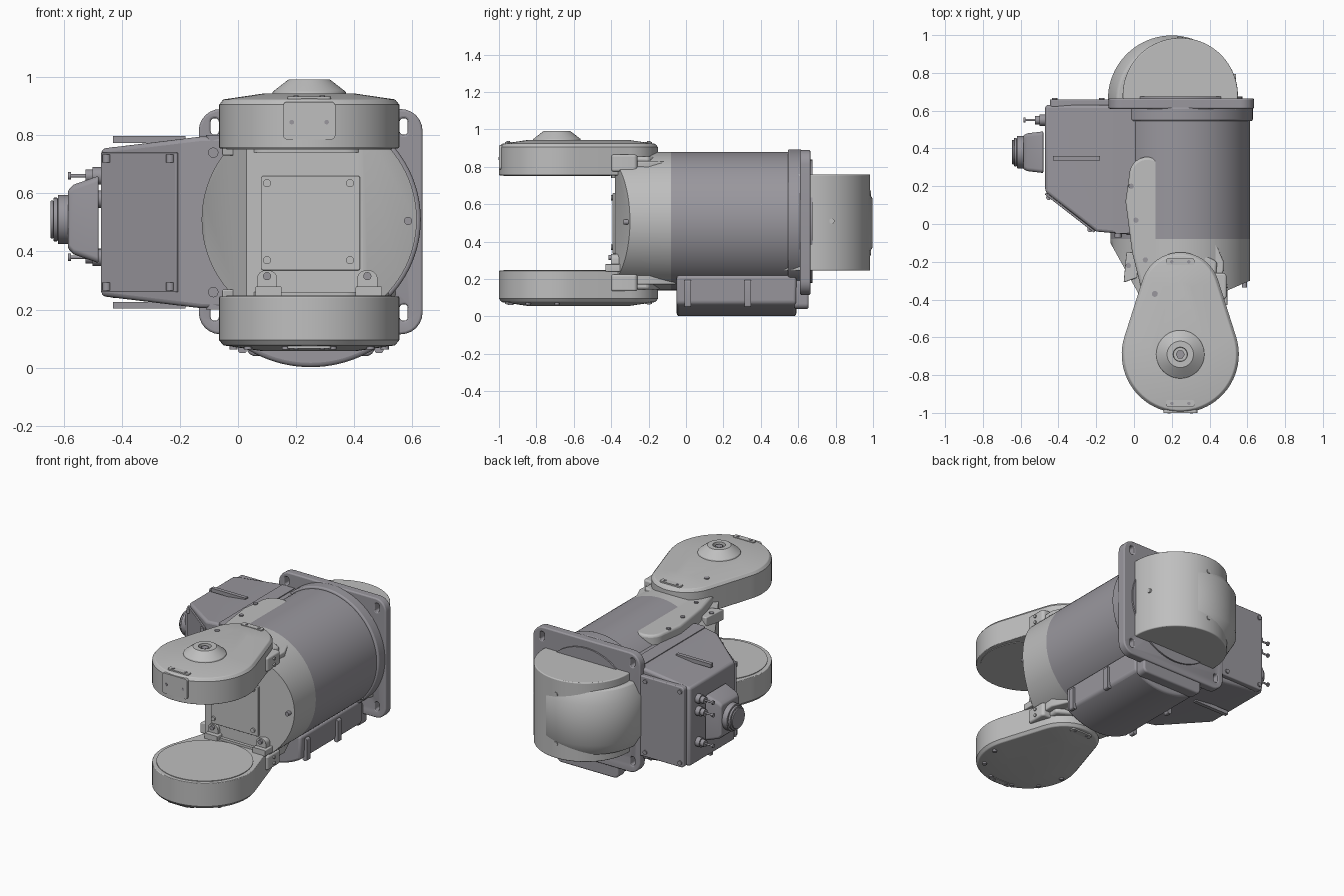
import bpy, bmesh, math
from mathutils import Vector

if "Cube" in bpy.data.objects:
    bpy.data.objects.remove(bpy.data.objects["Cube"])

def material(name, rgb):
    m = bpy.data.materials.new(name)
    m.use_nodes = True
    m.diffuse_color = (*rgb, 1)
    m.node_tree.nodes["Principled BSDF"].inputs["Base Color"].default_value = (*rgb, 1)
    return m

LIGHT = material("light grey", (0.52, 0.52, 0.52))
DARK = material("dark grey", (0.32, 0.31, 0.34))
CX, CZ, R = 0.245, 0.51, 0.37      # main housing axis and radius
MID = 0.5                          # fork mirror height

def place(axis, u, v, w):
    return {"z": (u, v, w), "y": (u, w, v), "x": (w, u, v)}[axis]

def loft(name, axis, rings, mat, bevel=0.0, cuts=()):
    """Join 2D outlines at successive heights, cap the ends, slice by planes."""
    bm = bmesh.new()
    rows = [[bm.verts.new(place(axis, u, v, w)) for u, v in pts] for w, pts in rings]
    n = len(rows[0])
    for a, b in zip(rows, rows[1:]):
        for i in range(n):
            bm.faces.new((a[i], a[(i + 1) % n], b[(i + 1) % n], b[i]))
    bm.faces.new(rows[0])
    bm.faces.new(rows[-1])
    for co, no in cuts:
        geom = bm.verts[:] + bm.edges[:] + bm.faces[:]
        cut = bmesh.ops.bisect_plane(bm, geom=geom, plane_co=co, plane_no=no, clear_outer=True)
        edges = [e for e in cut["geom_cut"] if isinstance(e, bmesh.types.BMEdge)]
        bmesh.ops.holes_fill(bm, edges=edges, sides=0)
    bmesh.ops.recalc_face_normals(bm, faces=bm.faces)
    me = bpy.data.meshes.new(name)
    bm.to_mesh(me)
    bm.free()
    me.materials.append(mat)
    ob = bpy.data.objects.new(name, me)
    bpy.context.collection.objects.link(ob)
    if bevel:
        mod = ob.modifiers.new("soft edges", "BEVEL")
        mod.width, mod.segments, mod.limit_method = bevel, 3, "ANGLE"
        mod.angle_limit = math.radians(40)
    return ob

def prism(name, axis, pts, lo, hi, mat, bevel=0.0, cuts=()):
    return loft(name, axis, [(lo, pts), (hi, pts)], mat, bevel, cuts)

def arc(u, v, r, a0, a1, n):
    return [(u + r * math.cos(a0 + (a1 - a0) * i / n),
             v + r * math.sin(a0 + (a1 - a0) * i / n)) for i in range(n + 1)]

def circle(u, v, r, n=48):
    return arc(u, v, r, 0, 2 * math.pi, n)[:-1]

def rrect(u0, u1, v0, v1, r, n=6):
    q = math.pi / 2
    mids = [(u1 - r, v1 - r), (u0 + r, v1 - r), (u0 + r, v0 + r), (u1 - r, v0 + r)]
    return [p for k, (u, v) in enumerate(mids) for p in arc(u, v, r, k * q, (k + 1) * q, n)]

def bolt(name, axis, u, v, lo, hi, mat, r=0.014, n=12):
    return prism(name, axis, circle(u, v, r, n), lo, hi, mat)

def teardrop(inset):
    t = 0.308
    return (arc(CX, -0.36, 0.21 - inset, t, math.pi - t, 20)
            + arc(CX, -0.69, 0.31 - inset, math.pi - t, 2 * math.pi + t, 40))

# Main housing: light nose with angled front faces, dark barrel, collar
loft("nose_housing", "y", [(-0.38, circle(CX, CZ, R, 96)), (-0.08, circle(CX, CZ, R, 96))], LIGHT,
     cuts=[((0.43, -0.38, 0), (0.4, -0.92, 0)), ((-0.125, -0.1, 0), (-0.875, -0.484, 0))])
prism("barrel", "y", circle(CX, CZ, R, 96), -0.08, 0.62, DARK)
prism("barrel_collar", "y", circle(CX, CZ, R + 0.014, 96), 0.545, 0.62, DARK, 0.01)

# Square mounting flange with corner holes
flange = prism("mounting_flange", "y", rrect(-0.135, 0.635, 0.115, 0.89, 0.075), 0.61, 0.665, DARK, 0.008)
for sx in (-1, 1):
    for sz in (-1, 1):
        hole = prism("hole_cutter", "y", rrect(CX + sx * 0.325 - 0.014, CX + sx * 0.325 + 0.014,
                     CZ + sz * 0.32 - 0.028, CZ + sz * 0.32 + 0.028, 0.012), 0.5, 0.8, DARK)
        hole.hide_render = True
        hole.hide_viewport = True
        cut = flange.modifiers.new("hole", "BOOLEAN")
        cut.operation, cut.object, cut.solver = "DIFFERENCE", hole, "EXACT"
flange.modifiers.move(0, len(flange.modifiers) - 1)
prism("flange_ring", "y", circle(CX, CZ, 0.33), 0.66, 0.675, DARK)

# Rear joint with upright axis and side bulge
prism("rear_joint", "z", circle(CX, 0.68, 0.305, 96), 0.245, 0.76, LIGHT, 0.006)
loft("rear_joint_bulge", "z", [(0.29, circle(0.2, 0.66, 0.29, 80)), (0.37, circle(0.2, 0.66, 0.338, 80)),
     (0.63, circle(0.2, 0.66, 0.338, 80)), (0.71, circle(0.2, 0.66, 0.29, 80))], LIGHT, 0.01)
for z in (0.34, 0.66):
    bolt("rear_joint_bolt", "y", CX, z, 0.97, 0.99, LIGHT)
bolt("rear_joint_side_bolt", "x", 0.78, CZ, 0.52, 0.54, LIGHT)

# Fork: two mirrored teardrop arms with necks, tabs and access lids
saddle = (arc(0.07, 0.26, 0.095, -0.1, math.pi, 14)
          + [(-0.045, 0.12), (-0.01, -0.15), (0.04, -0.35), (0.43, -0.35),
             (0.44, -0.2), (0.33, -0.14), (0.22, -0.09)])
for side, s in (("upper", 1), ("lower", -1)):
    def h(z):
        return MID + s * (z - MID)
    loft(side + "_fork_arm", "z", [(h(0.755), teardrop(0)), (h(0.905), teardrop(0)),
         (h(0.923), teardrop(0.014)), (h(0.943), teardrop(0.15))], LIGHT, 0.004)
    prism(side + "_fork_lid", "z", circle(CX, -0.69, 0.285, 64), h(0.751), h(0.76), LIGHT)
    prism(side + "_fork_saddle", "z", saddle, h(0.66), h(0.856), LIGHT, 0.015)
    prism(side + "_fork_neck", "z", rrect(0.04, 0.43, -0.4, -0.2, 0.06), h(0.74), h(0.8), LIGHT)
    prism(side + "_fork_tab", "z", [(-0.04, -0.15), (-0.055, -0.31), (0.03, -0.28), (0.08, -0.15)],
          h(0.73), h(0.8), LIGHT, 0.006)
    prism(side + "_fork_block", "z", rrect(0.38, 0.49, -0.4, -0.26, 0.02), h(0.775), h(0.865), LIGHT, 0.01)
    prism(side + "_side_rib", "z", [(0.33, -0.18), (0.41, -0.05), (0.475, -0.2), (0.47, -0.3), (0.35, -0.3)],
          h(0.74), h(0.83), LIGHT, 0.008)
    for z in (0.8, 0.84):
        bolt(side + "_block_bolt", "x", -0.33, h(z), 0.49, 0.498, LIGHT, 0.01)
    for x, y in ((-0.03, -0.22), (0.06, -0.19), (-0.015, 0.2), (0.01, 0.02)):
        top = 0.806 if y < -0.2 else 0.862
        bolt(side + "_saddle_bolt", "z", x, y, h(0.78), h(top), DARK)
    for y in (-0.95, -0.2):
        prism(side + "_slot_cover", "z", rrect(0.17, 0.32, y - 0.018, y + 0.018, 0.012), h(0.918), h(0.934), LIGHT)
        for x in (0.2, 0.29):
            bolt(side + "_slot_screw", "z", x, y, h(0.93), h(0.937), DARK, 0.009)

# Bearing boss on the upper arm, screws on the lower arm
loft("bearing_boss", "z", [(0.93, circle(CX, -0.69, 0.132)), (0.95, circle(CX, -0.69, 0.125)),
     (0.985, circle(CX, -0.69, 0.08)), (0.992, circle(CX, -0.69, 0.07)),
     (0.992, circle(CX, -0.69, 0.038)), (0.97, circle(CX, -0.69, 0.036))], LIGHT)
bolt("boss_nut", "z", CX, -0.69, 0.965, 0.985, DARK, 0.024, 6)
bolt("upper_arm_screw", "z", 0.11, -0.37, 0.92, 0.938, DARK, 0.016)
for i in range(6):
    a = math.pi + i * math.pi / 5
    bolt("lower_arm_screw", "z", CX + 0.26 * math.cos(a), -0.69 + 0.26 * math.sin(a), 0.062, 0.08, DARK)
prism("arm_front_pad", "y", rrect(0.155, 0.335, 0.785, 0.915, 0.015), -1.0, -0.97, LIGHT)
for x in (0.185, 0.305):
    bolt("arm_front_screw", "y", x, 0.845, -1.002, -0.99, DARK, 0.008)

# Front cover plate, cable brackets and bolts
prism("front_cover", "y", rrect(0.08, 0.42, 0.335, 0.66, 0.008), -0.392, -0.37, LIGHT, 0.003)
for x in (0.1, 0.385):
    for z in (0.37, 0.635):
        bolt("cover_bolt", "y", x, z, -0.402, -0.38, LIGHT)
for x in (0.1, 0.445):
    prism("cable_bracket", "y", rrect(x - 0.035, x + 0.035, 0.24, 0.335, 0.03), -0.4, -0.34, LIGHT)
    prism("bracket_foot", "y", rrect(x - 0.04, x + 0.05, 0.24, 0.28, 0.005), -0.43, -0.34, LIGHT)
    bolt("bracket_bolt", "y", x, 0.315, -0.415, -0.39, DARK)
bolt("nose_bolt", "y", 0.585, 0.505, -0.335, -0.3, DARK)

# Electrical box on the right side: wedge plan, sides narrowing outward
plan = [(-0.47, 0.63), (-0.47, 0.17), (-0.2, -0.04), (0.02, -0.06), (0.02, 0.63)]
prism("electrical_box", "z", plan, 0.205, 0.795, DARK, 0.015,
      cuts=[((-0.17, 0, 0.79), (-0.12, 0, 0.99)), ((-0.17, 0, 0.21), (-0.12, 0, -0.99))])
prism("box_back_cover", "y", rrect(-0.445, 0.0, 0.24, 0.76, 0.02), 0.62, 0.66, DARK, 0.006)
for z in (0.27, 0.73):
    for x in (-0.42, -0.17):
        bolt("back_cover_bolt", "y", x, z, 0.655, 0.668, DARK)
    bolt("box_flange_bolt", "y", -0.085, z + (0.01 if z > 0.5 else -0.01), -0.072, -0.04, DARK, 0.018)
slope = Vector((-0.614, -0.789)) * 0.012
a, b = Vector((-0.465, 0.166)), Vector((-0.205, -0.036))
prism("slanted_panel", "z", [a, b, b + slope, a + slope], 0.26, 0.74, DARK, 0.003)
for t in (0.08, 0.92):
    p = a.lerp(b, t) + slope
    for z in (0.28, 0.72):
        bolt("panel_bolt", "z", p.x, p.y, z - 0.014, z + 0.014, DARK)
for z in (0.215, 0.785):
    prism("box_ridge", "z", [(-0.43, 0.335), (-0.18, 0.335), (-0.18, 0.36), (-0.43, 0.36)], z - 0.012, z + 0.012, DARK)
    prism("box_column", "z", rrect(-0.11, -0.02, -0.05, 0.62, 0.02), z - 0.015, z + 0.015, DARK)

# Main connector and small plugs
loft("connector_block", "x", [(-0.48, rrect(0.27, 0.49, 0.36, 0.66, 0.02)),
     (-0.565, rrect(0.28, 0.48, 0.39, 0.63, 0.02)), (-0.585, rrect(0.29, 0.47, 0.41, 0.61, 0.02))], DARK, 0.006)
for r, x0, x1 in ((0.085, -0.62, -0.57), (0.075, -0.635, -0.62), (0.065, -0.645, -0.635)):
    prism("connector_ring", "x", circle(0.38, CZ, r, 40), x0, x1, DARK, 0.003)
for z in (0.66, 0.58, 0.38):
    for r, x0, x1 in ((0.03, -0.5, -0.46), (0.022, -0.525, -0.5), (0.006, -0.58, -0.52), (0.013, -0.585, -0.575)):
        bolt("plug_part", "x", 0.55, z, x0, x1, DARK, r, 16)

# Underside box with arched floor and strap ribs
half = math.asin(0.23 / 0.42)
floor = arc(0.25, 0.422, 0.42, -math.pi / 2 - half, -math.pi / 2 + half, 20)
prism("underside_box", "y", floor + [(0.485, 0.22), (0.015, 0.22)], -0.05, 0.59, DARK, 0.015)
prism("underside_end", "y", rrect(0.03, 0.47, 0.04, 0.2, 0.03), 0.58, 0.655, DARK, 0.01)
for y in (0.01, 0.33):
    for x in (0.015, 0.485):
        prism("strap_rib", "y", rrect(x - 0.015, x + 0.015, 0.05, 0.195, 0.01), y - 0.018, y + 0.018, DARK)

# Smooth curved walls, keep hard edges
bpy.ops.object.select_all(action="DESELECT")
for ob in bpy.context.scene.objects:
    if ob.type == "MESH" and not ob.hide_render:
        ob.select_set(True)
        bpy.context.view_layer.objects.active = ob
bpy.ops.object.shade_smooth_by_angle(angle=math.radians(32))
